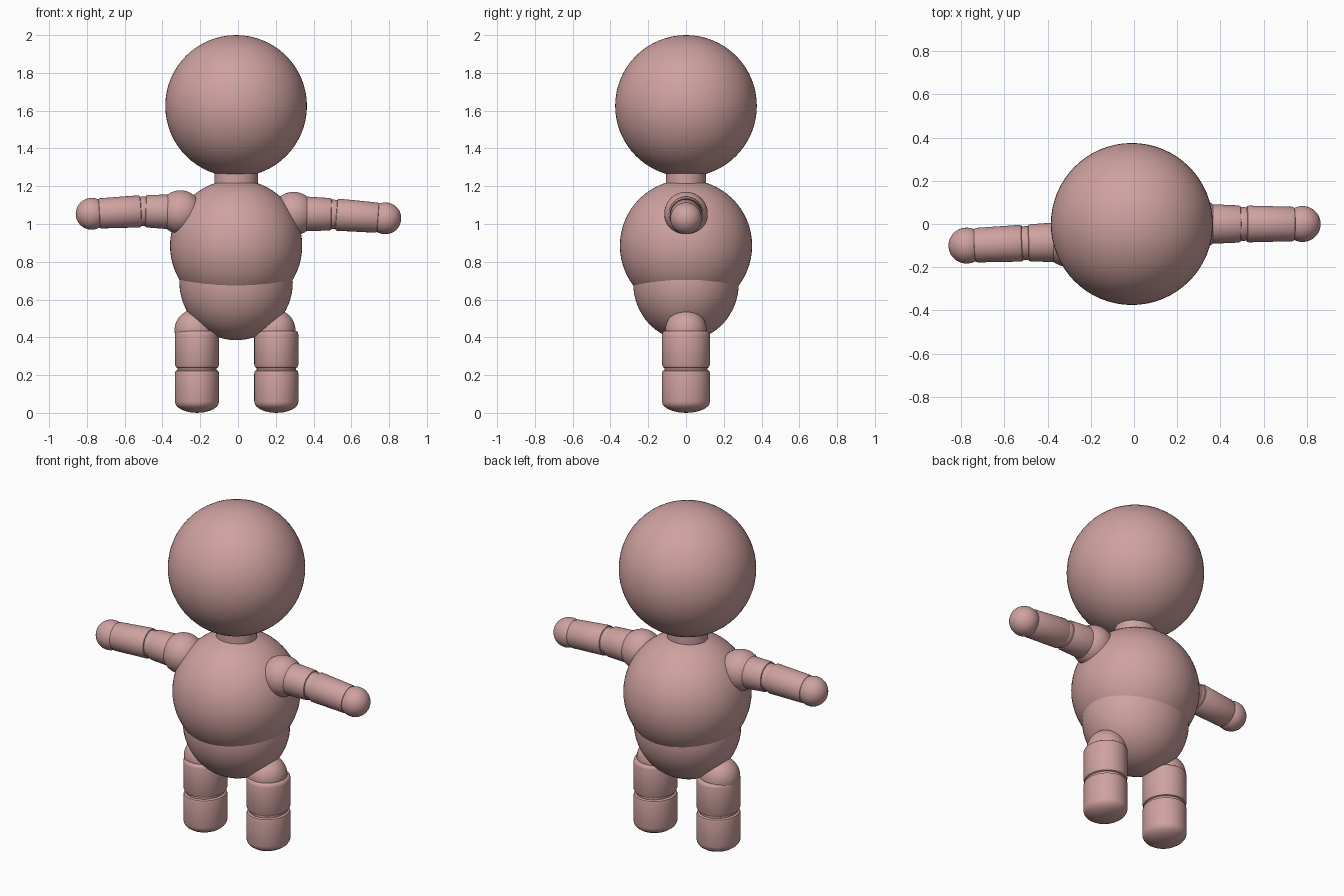
import bpy, bmesh
from math import pi, radians
from mathutils import Vector, Matrix

if "Cube" in bpy.data.objects:
    bpy.data.objects.remove(bpy.data.objects["Cube"])


def finish(name, bm, matrix):
    bmesh.ops.recalc_face_normals(bm, faces=bm.faces)
    bm.transform(matrix)
    me = bpy.data.meshes.new(name)
    bm.to_mesh(me)
    bm.free()
    me.shade_smooth()
    me.set_sharp_from_angle(angle=radians(40))
    ob = bpy.data.objects.new(name, me)
    bpy.context.collection.objects.link(ob)
    return ob


def ball(name, centre, size):
    bm = bmesh.new()
    bmesh.ops.create_uvsphere(bm, u_segments=64, v_segments=32, radius=1)
    return finish(name, bm, Matrix.Translation(centre) @ Matrix.Diagonal((*size, 1)))


def lathe(name, profile, matrix, segs=48):
    """Closed turned solid; profile is (radius, height) from bottom axis to top axis."""
    bm = bmesh.new()
    verts = [bm.verts.new((r, 0, z)) for r, z in profile]
    edges = [bm.edges.new(pair) for pair in zip(verts, verts[1:])]
    bmesh.ops.spin(bm, geom=verts + edges, cent=(0, 0, 0), axis=(0, 0, 1),
                   angle=2 * pi, steps=segs, use_duplicate=False)
    bmesh.ops.remove_doubles(bm, verts=bm.verts, dist=1e-5)
    return finish(name, bm, matrix)


def tube(name, a, b, ra, rb):
    """Limb segment with softened rims running from a to b."""
    a, b = Vector(a), Vector(b)
    n, c = (b - a).length, 0.012
    prof = [(0, 0), (ra - c, 0), (ra - c * .3, c * .3), (ra, c),
            (rb, n - c), (rb - c * .3, n - c * .3), (rb - c, n), (0, n)]
    turn = (b - a).to_track_quat('Z', 'Y').to_matrix().to_4x4()
    return lathe(name, prof, Matrix.Translation(a) @ turn)


CX = -0.01

# Head, neck and body
ball("head", (CX, 0, 1.625), (.375, .375, .375))
lathe("neck", [(0, 1.12), (1, 1.12), (1, 1.36), (0, 1.36)],
      Matrix.Translation((CX, 0, 0)) @ Matrix.Diagonal((.115, .107, 1, 1)))
ball("chest", (CX, 0, .885), (.35, .35, .35))
ball("hips", (CX, 0, .69), (.30, .28, .305))

# Legs
thigh = [(0, .235), (.85, .235), (.95, .241), (1, .255),
         (1, .415), (.97, .428), (.90, .434), (0, .437)]
shin = [(0, 0), (.3, .003), (.55, .01), (.75, .02), (.9, .033), (.97, .045),
        (1, .06), (1, .208), (.97, .222), (.88, .228), (0, .228)]
for side, s in (("left", -1), ("right", 1)):
    x = -.007 + s * .21
    place = Matrix.Translation((x, 0, 0)) @ Matrix.Diagonal((.117, .127, 1, 1))
    ball(side + "_hip_joint", (x - .009, 0, .438), (.11, .11, .11))
    lathe(side + "_thigh", thigh, place)
    ball(side + "_knee", (x, 0, .235), (.104, .114, .08))
    lathe(side + "_shin", shin, place)

# Arms: shoulder, elbow and hand positions
arms = {
    "left": ((-.305, -.083, 1.063), (-.50, -.088, 1.068), (-.775, -.10, 1.054)),
    "right": ((.295, 0, 1.055), (.505, 0, 1.051), (.78, 0, 1.03)),
}
for side, pts in arms.items():
    shoulder, elbow, hand = map(Vector, pts)
    ball(side + "_shoulder", shoulder, (.115, .115, .115))
    tube(side + "_upper_arm", shoulder, shoulder.lerp(elbow, .96), .094, .086)
    ball(side + "_elbow", elbow, (.078, .078, .078))
    tube(side + "_forearm", elbow.lerp(hand, .05), elbow.lerp(hand, .87), .085, .08)
    ball(side + "_hand", hand, (.084, .083, .084))

# Skin colour
skin = bpy.data.materials.new("skin")
skin.diffuse_color = (.62, .36, .35, 1)
skin.use_nodes = True
skin.node_tree.nodes["Principled BSDF"].inputs["Base Color"].default_value = skin.diffuse_color
for ob in bpy.context.collection.objects:
    ob.data.materials.append(skin)
